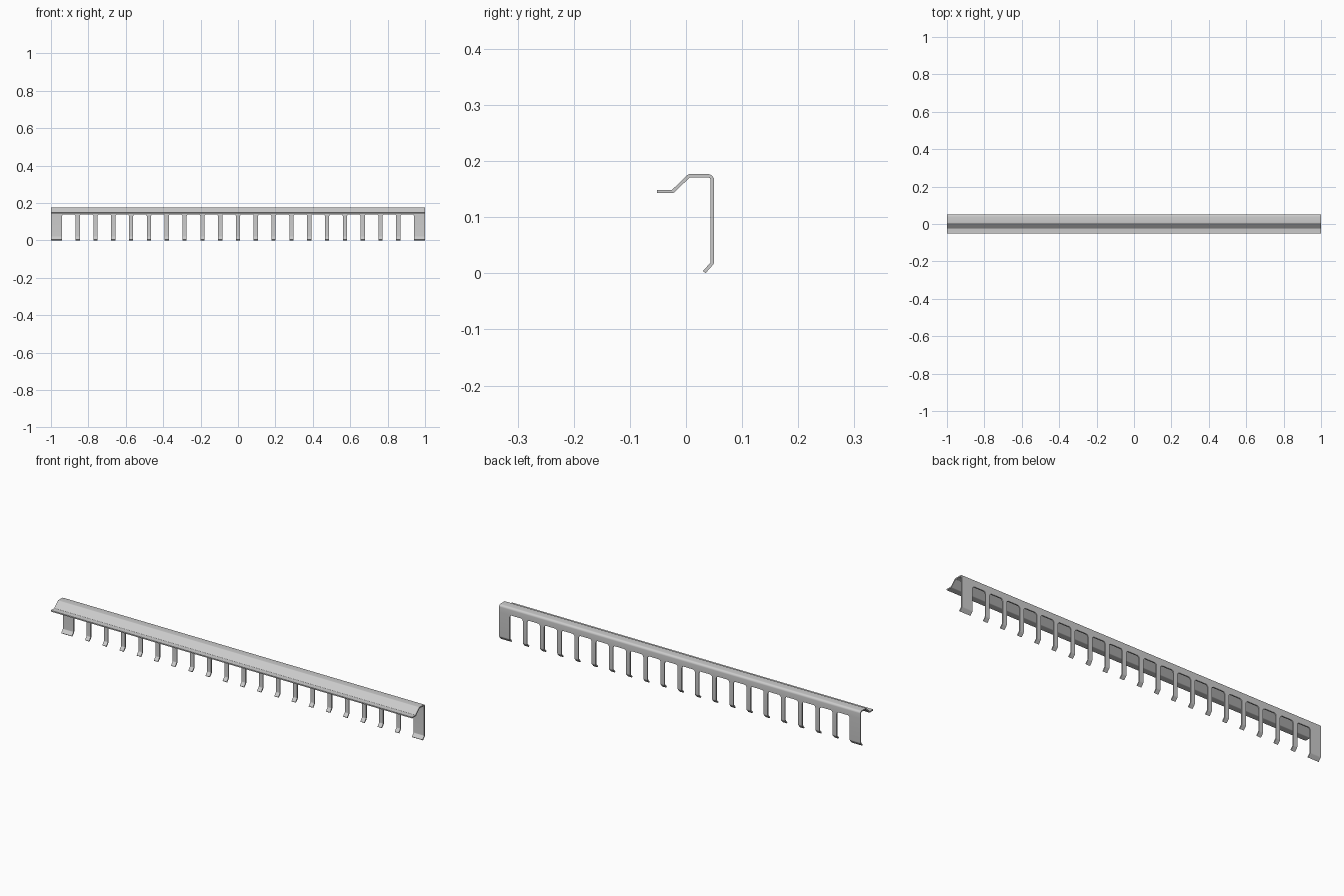
import bpy, bmesh, math
from mathutils import Vector

if "Cube" in bpy.data.objects:
    bpy.data.objects.remove(bpy.data.objects["Cube"])

THICK = 0.006
PITCH = 2 / 21          # slot spacing
SLOT_W = 0.073
SLOT_TOP = 0.14
R = 0.012               # slot corner radius


def rounded_path(corners, segs=4):
    """Path through (y, z, radius) corners, each bend rounded."""
    pts = []
    for i, (y, z, r) in enumerate(corners):
        p = Vector((y, z))
        if r == 0:
            pts.append(p)
            continue
        a = (Vector(corners[i - 1][:2]) - p).normalized()
        b = (Vector(corners[i + 1][:2]) - p).normalized()
        half = a.angle(b) / 2
        c = p + (a + b).normalized() * (r / math.sin(half))
        s = p + a * (r / math.tan(half)) - c
        e = p + b * (r / math.tan(half)) - c
        for k in range(segs + 1):
            t = k / segs
            pts.append(c + (s.lerp(e, t)).normalized() * r)
    return pts


# Bent sheet cross-section: front lip, slope, top, back plate, curled tip
path = rounded_path([(-0.052, 0.146, 0), (-0.0235, 0.146, 0.005),
                     (0.0055, 0.174, 0.006), (0.047, 0.174, 0.008),
                     (0.047, 0.0185, 0.007), (0.0325, 0.0022, 0)])

# Extra rows on the back plate that shape the rounded slot corners
arc = [k * math.pi / 2 / 5 for k in range(6)]
arc_rows = [(Vector((0.047, SLOT_TOP - R * (1 - math.cos(a)))), R * (1 - math.sin(a))) for a in arc]
upper = [(p, R) for p in path if not (p.y < 0.1)]
lower = [(p, 0.0) for p in path if p.y < 0.1]
rows = upper + arc_rows + lower
first_slot_row = len(upper)

# Column pairs: left and right edge of each slot, pulled in by the corner inset
columns = [(-1.0, 0)]
for i in range(20):
    c = (i - 9.5) * PITCH
    columns += [(c - SLOT_W / 2, 1), (c + SLOT_W / 2, -1)]
columns.append((1.0, 0))

bm = bmesh.new()
grid = [[bm.verts.new((x + s * inset, p.x, p.y)) for x, s in columns] for p, inset in rows]
for j in range(len(rows) - 1):
    for i in range(len(columns) - 1):
        if j >= first_slot_row and i % 2 == 1:
            continue    # open slot
        bm.faces.new((grid[j][i], grid[j + 1][i], grid[j + 1][i + 1], grid[j][i + 1]))
bmesh.ops.recalc_face_normals(bm, faces=bm.faces)
mesh = bpy.data.meshes.new("comb_rail")
bm.to_mesh(mesh)
bm.free()
rail = bpy.data.objects.new("comb_rail", mesh)
bpy.context.collection.objects.link(rail)

# Sheet thickness
mod = rail.modifiers.new("thickness", 'SOLIDIFY')
mod.thickness = THICK
mod.offset = 0
mod.use_even_offset = True
bpy.context.view_layer.objects.active = rail
rail.select_set(True)
bpy.ops.object.modifier_apply(modifier=mod.name)
bpy.ops.object.shade_smooth_by_angle(angle=math.radians(30))
